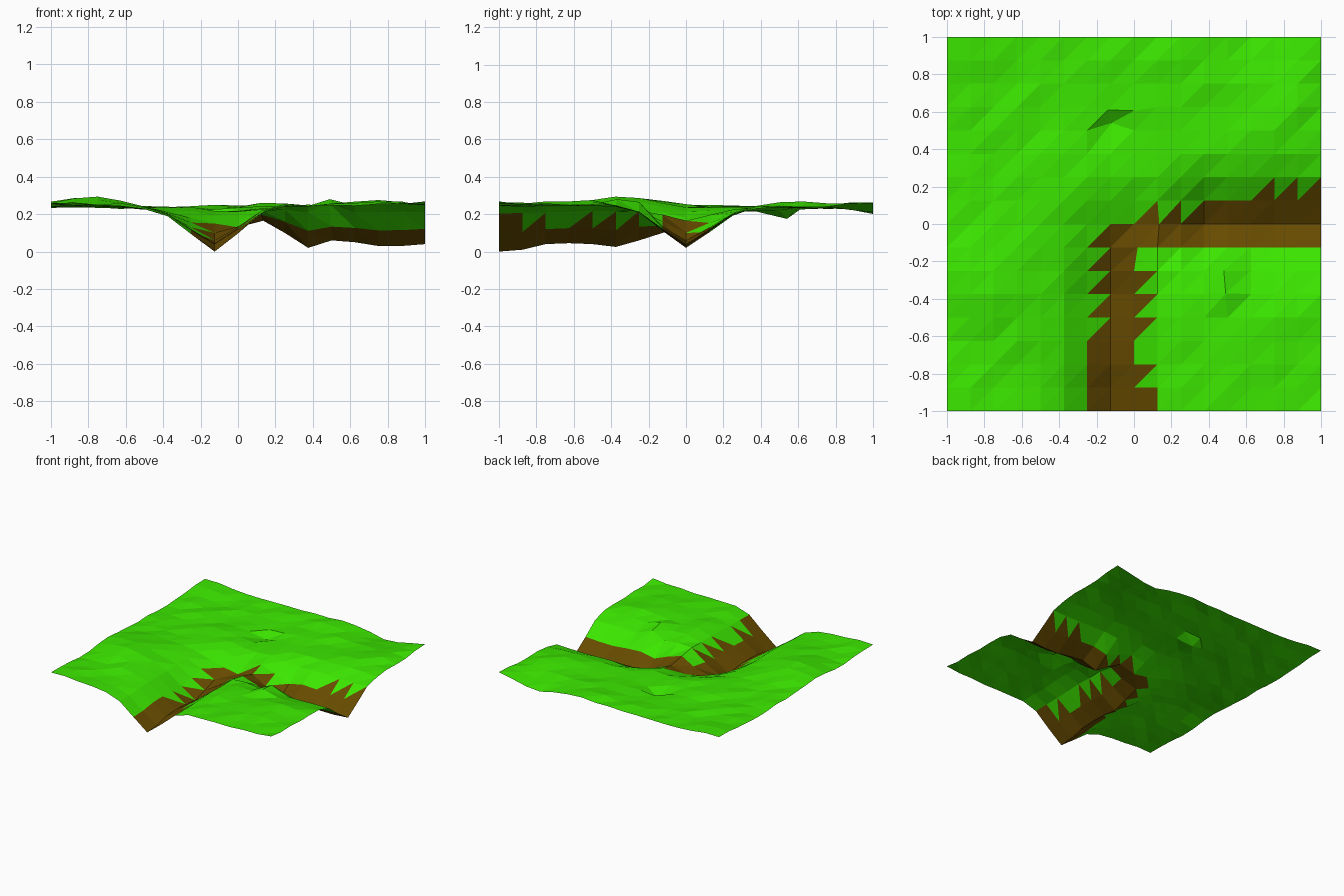
import bpy, bmesh, math, random
from mathutils import Vector, noise

if "Cube" in bpy.data.objects:
    bpy.data.objects.remove(bpy.data.objects["Cube"])

random.seed(4)
N, STEP = 16, 0.125

# River bed heights: along x = -0.125 (front to bend), then along y = 0 (bend to right)
BED = ([(-0.125, -1 + i * STEP, z) for i, z in enumerate([0, .01, .04, .045, .04, .025, .06, .10])]
       + [(i * STEP, 0, z) for i, z in enumerate([.13, .165, .10, .02, .06, .05, .03, .03, .04])])

# Hills and hollows: x, y, height, radius
HILLS = [(-.75, -.3, .045, .2), (.75, 1, -.045, .22), (-1, .9, .015, .3), (.75, -.65, .03, .2),
         (-1, -.3, .01, .2), (.75, .6, .02, .2), (.25, -.5, .015, .15), (-.5, .55, -.015, .25),
         (-.1, .46, -.028, .17), (-1, -1, .02, .25), (1, -1, .018, .25), (1, 1, .03, .2)]

# Single moved vertices: grid index -> position
SPECIAL = {(7, 12): (-.12, .54, .175), (7, 13): (-.14, .61, .225), (8, 13): (0, .605, .235),
           (12, 6): (.48, -.25, .265), (12, 5): (.49, -.37, .28),
           (8, 7): (.02, -.125, .14), (9, 8): (.135, 0, .165)}


def lerp_table(d, table):
    for (a, u), (b, v) in zip(table, table[1:]):
        if d <= b:
            return u + (v - u) * (d - a) / (b - a)
    return table[-1][1]


def height(x, y):
    base = 0.243 + 0.014 * noise.noise(Vector((x * 3, y * 3, 5)))
    base += sum(h * math.exp(-((x - a) ** 2 + (y - b) ** 2) / (r * r)) for a, b, h, r in HILLS)
    # nearest point on the river line
    d, bed = 9, 0
    for (ax, ay, az), (bx, by, bz) in zip(BED, BED[1:]):
        vx, vy = bx - ax, by - ay
        t = max(0, min(1, ((x - ax) * vx + (y - ay) * vy) / (vx * vx + vy * vy)))
        dist = math.hypot(x - ax - t * vx, y - ay - t * vy)
        if dist < d - 1e-6:
            d, bed = dist, az + t * (bz - az)
    inner = (x > -0.1 and y < 0)                  # steeper bank inside the bend
    rise = [(0, 0), (.125, .4), (.25, .84), (.375, 1)] if inner else \
           [(0, 0), (.125, .38), (.25, .78), (.375, .94), (.5, 1)]
    return bed + (base - bed) * lerp_table(d, rise), d


def vertex(i, j):
    if (i, j) in SPECIAL:
        return SPECIAL[i, j]
    x, y = -1 + i * STEP, -1 + j * STEP
    z, d = height(x, y)
    if d > 0.3:
        z += random.uniform(-.009, .009)
    return x, y, max(z, 0)


def is_bank(i, j, lower):
    if j < 8 and i == 6:
        return lower or j <= 2
    if j < 8 and i == 7:
        return True
    if i == 8 and j < 7:
        return j == 0 or (not lower and j in (1, 3, 4, 5))
    if i >= 8:
        return j == 7 or (j == 8 and (lower or i >= 11)) or (j == 9 and lower and i >= 13)
    return False


GRID = {(i, j): vertex(i, j) for i in range(N + 1) for j in range(N + 1)}


def make_part(name, color, want_bank):
    bm = bmesh.new()
    verts = {}

    def v(key):
        if key not in verts:
            verts[key] = bm.verts.new(GRID[key])
        return verts[key]

    for i in range(N):
        for j in range(N):
            a, b, c, d = (i, j), (i + 1, j), (i + 1, j + 1), (i, j + 1)
            for lower, tri in ((True, (a, b, c)), (False, (a, c, d))):
                if is_bank(i, j, lower) == want_bank:
                    bm.faces.new([v(k) for k in tri])
    mesh = bpy.data.meshes.new(name)
    bm.to_mesh(mesh)
    bm.free()
    mat = bpy.data.materials.new(name + "_material")
    mat.diffuse_color = color
    mat.use_nodes = True
    mat.node_tree.nodes["Principled BSDF"].inputs["Base Color"].default_value = mat.diffuse_color
    mesh.materials.append(mat)
    ob = bpy.data.objects.new(name, mesh)
    bpy.context.collection.objects.link(ob)


# Grassy ground and the brown river bed cut through it
make_part("grass", (0.045, 0.8, 0.0, 1), False)
make_part("river_bed", (0.135, 0.07, 0.0, 1), True)
